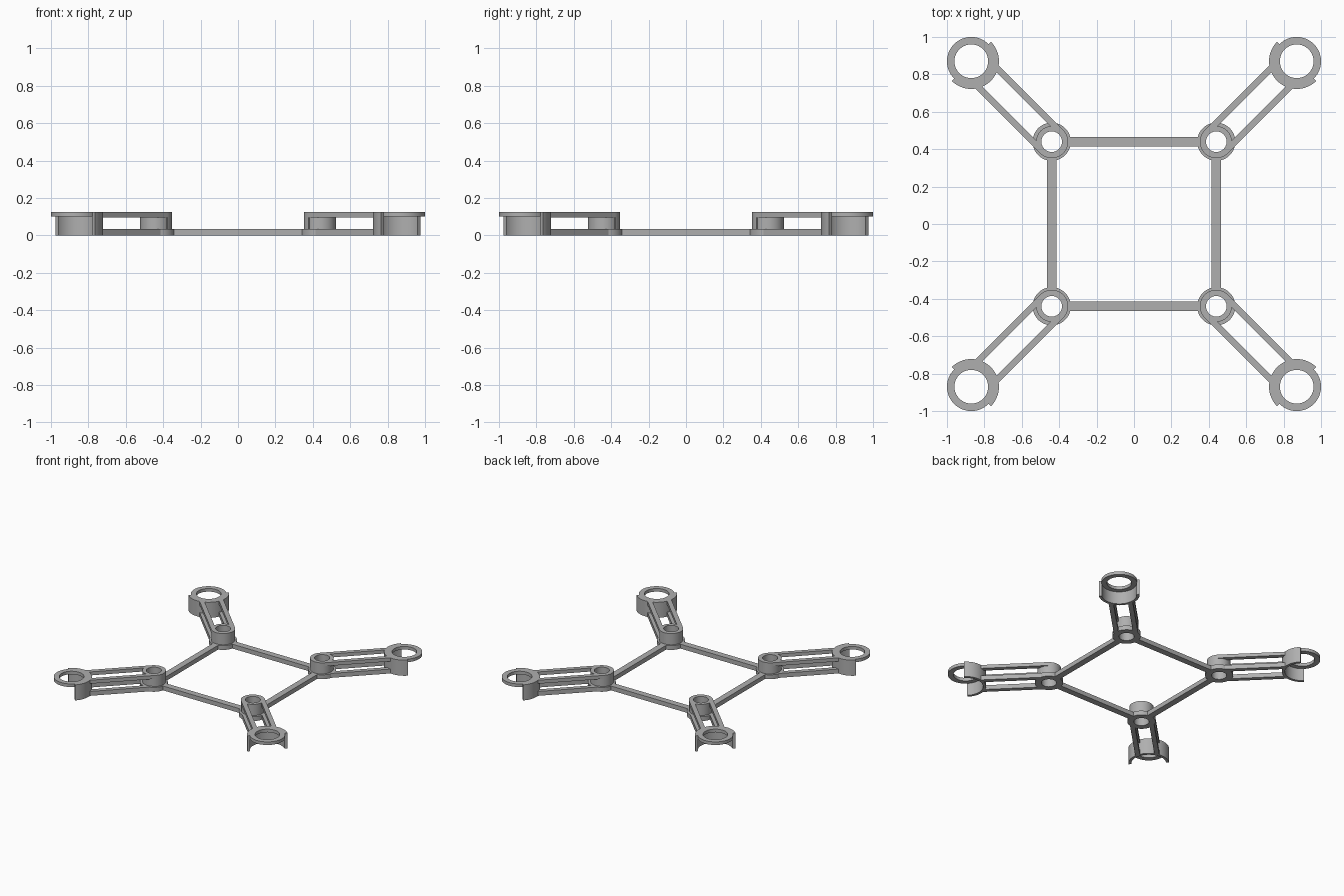
import bpy, bmesh, math
from mathutils import Matrix

cube = bpy.data.objects.get("Cube")
if cube:
    bpy.data.objects.remove(cube, do_unlink=True)

grey = bpy.data.materials.new("plain_grey")
grey.use_nodes = True
colour = (0.43, 0.43, 0.43, 1)
grey.diffuse_color = colour
grey.node_tree.nodes["Principled BSDF"].inputs["Base Color"].default_value = colour

HUB, MOTOR = 0.44, 0.87               # distance of the centres from each axis
REACH = (MOTOR - HUB) * math.sqrt(2)  # hub centre to motor centre
TOP, LOW, HIGH = 0.125, 0.035, 0.097  # overall height and rail levels
HOLE, ARM, FLANGE = 0.055, 0.088, 0.102


def prism(bm, points, z0, z1):
    """Extrude a flat outline."""
    face = bm.faces.new([bm.verts.new((x, y, z0)) for x, y in points])
    out = bmesh.ops.extrude_face_region(bm, geom=[face])["geom"]
    verts = [v for v in out if isinstance(v, bmesh.types.BMVert)]
    bmesh.ops.translate(bm, verts=verts, vec=(0, 0, z1 - z0))


def ring(bm, cx, r0, r1, z0, z1, start=0, sweep=360):
    """Sweep a rectangular section around a centre on the local x axis."""
    closed = sweep == 360
    steps = 64 if closed else 32
    rows = []
    for i in range(steps + (not closed)):
        a = math.radians(start + sweep * i / steps)
        rows.append([bm.verts.new((cx + r * math.cos(a), r * math.sin(a), z))
                     for r, z in ((r0, z0), (r1, z0), (r1, z1), (r0, z1))])
    for i in range(steps):
        a, b = rows[i], rows[(i + 1) % len(rows)]
        for j in range(4):
            k = (j + 1) % 4
            bm.faces.new((a[j], b[j], b[k], a[k]))
    if not closed:
        bm.faces.new(rows[0])
        bm.faces.new(rows[-1][::-1])


def finish(bm, name, matrix):
    bmesh.ops.recalc_face_normals(bm, faces=bm.faces)
    mesh = bpy.data.meshes.new(name)
    bm.to_mesh(mesh)
    bm.free()
    mesh.materials.append(grey)
    obj = bpy.data.objects.new(name, mesh)
    obj.matrix_world = matrix
    bpy.context.collection.objects.link(obj)
    bpy.ops.object.select_all(action='DESELECT')
    obj.select_set(True)
    bpy.context.view_layer.objects.active = obj
    bpy.ops.object.shade_smooth_by_angle(angle=math.radians(30))


corners = ("back_left", "back_right", "front_right", "front_left")
sides = ("left", "back", "right", "front")

for i in range(4):
    turn = Matrix.Rotation(math.radians(90 * i), 4, 'Z')
    place = turn @ Matrix.Translation((HUB, HUB, 0)) @ Matrix.Rotation(math.radians(45), 4, 'Z')

    # Pivot hub: bored post, rounded full-height inner wall, wide foot flange
    bm = bmesh.new()
    ring(bm, 0, HOLE, 0.083, 0, TOP)
    ring(bm, 0, 0.07, ARM, 0, TOP, 90, 180)
    ring(bm, 0, 0.07, FLANGE, 0, LOW)
    finish(bm, corners[i] + "_hub", place)

    # Arm: a pair of rails at each level, trimmed to the motor wall
    bm = bmesh.new()
    inner = 0.053
    for z0, z1 in ((0, LOW), (HIGH, TOP)):
        for s in (1, -1):
            ends = [REACH - math.sqrt(0.137 ** 2 - y * y) for y in (inner, ARM)]
            prism(bm, [(0.05, s * inner), (ends[0], s * inner),
                       (ends[1], s * ARM), (0, s * ARM), (0, s * 0.07)], z0, z1)
    finish(bm, corners[i] + "_arm", place)

    # Motor mount: top ring with a half-round wall on the arm side
    bm = bmesh.new()
    ring(bm, REACH, 0.09, 0.13, 0.1, TOP)
    ring(bm, REACH, 0.127, 0.148, 0, TOP, 90, 180)
    finish(bm, corners[i] + "_motor_mount", place)

    # Frame bar between neighbouring hubs
    bm = bmesh.new()
    end = HUB - 0.08
    prism(bm, [(HUB - 0.025, -end), (HUB + 0.025, -end),
               (HUB + 0.025, end), (HUB - 0.025, end)], 0, LOW)
    finish(bm, sides[i] + "_frame_bar", turn)
